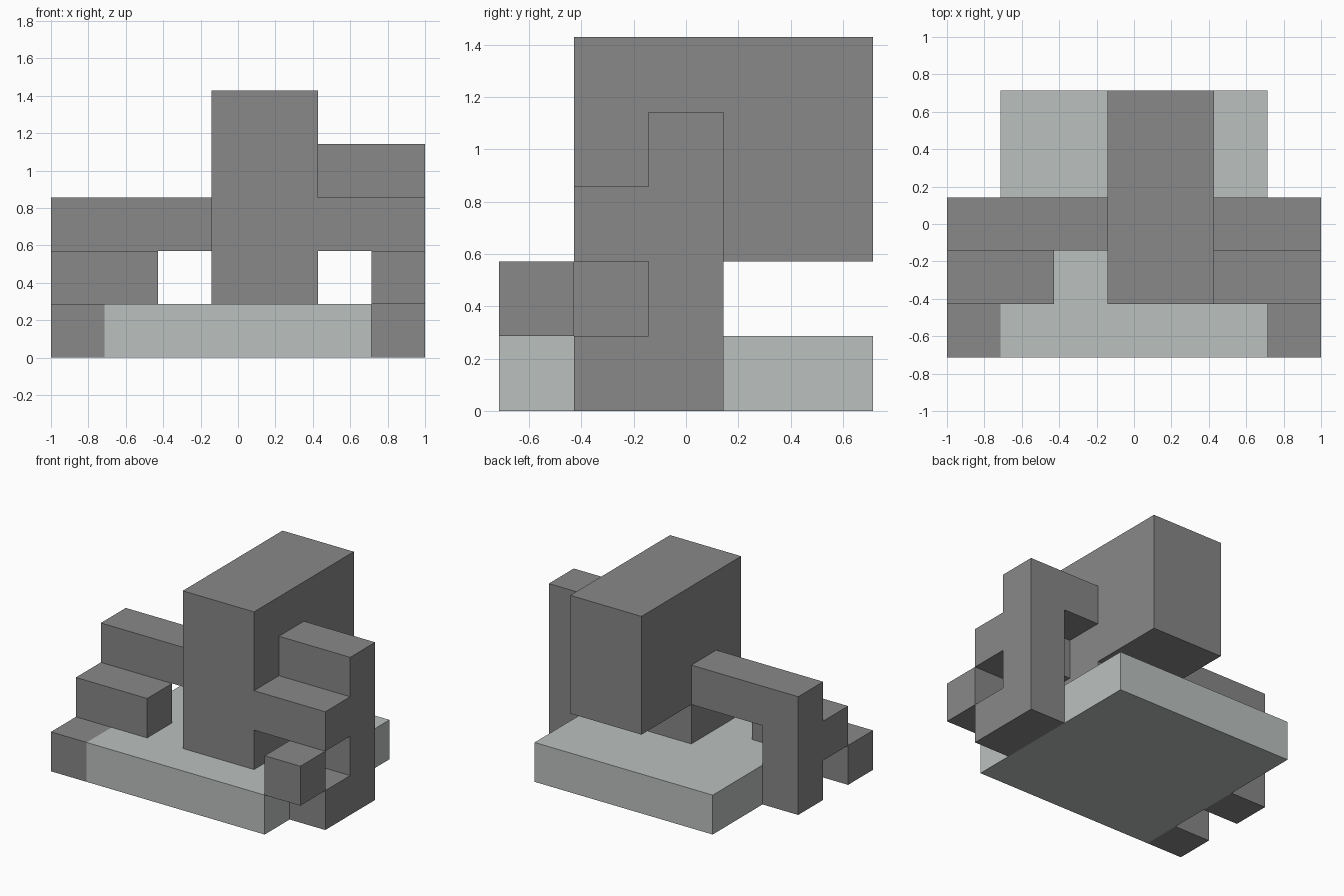
import bpy, bmesh
from mathutils import Vector

if "Cube" in bpy.data.objects:
    bpy.data.objects.remove(bpy.data.objects["Cube"])

U = 2 / 7                            # one grid cell
ORIGIN = Vector((-3.5, -2.5, 0))     # grid corner, in cells


def material(name, rgb):
    mat = bpy.data.materials.new(name)
    mat.use_nodes = True
    mat.diffuse_color = (*rgb, 1)
    mat.node_tree.nodes["Principled BSDF"].inputs["Base Color"].default_value = (*rgb, 1)
    return mat


light = material("light_grey", (0.497, 0.527, 0.521))
dark = material("dark_grey", (0.246, 0.246, 0.246))


def prism(name, mat, axis, start, depth, profile):
    """Extrude a side (y, z) or front (x, z) profile, in cells, along an axis."""
    bm = bmesh.new()
    place = (lambda a, z: (start, a, z)) if axis == "x" else (lambda a, z: (a, start, z))
    face = bm.faces.new([bm.verts.new((Vector(place(a, z)) + ORIGIN) * U) for a, z in profile])
    new = bmesh.ops.extrude_face_region(bm, geom=[face])["geom"]
    shift = Vector((depth, 0, 0) if axis == "x" else (0, depth, 0)) * U
    bmesh.ops.translate(bm, vec=shift, verts=[g for g in new if isinstance(g, bmesh.types.BMVert)])
    bmesh.ops.recalc_face_normals(bm, faces=bm.faces)
    mesh = bpy.data.meshes.new(name)
    bm.to_mesh(mesh)
    bm.free()
    mesh.materials.append(mat)
    bpy.context.collection.objects.link(bpy.data.objects.new(name, mesh))


def block(name, mat, x, y, z, width, depth=1, height=1):
    prism(name, mat, "y", y, depth,
          [(x, z), (x + width, z), (x + width, z + height), (x, z + height)])


# Base plate
block("base_plate", light, 1, 0, 0, 5, 5)

# Central body, overhanging at the back
prism("body", dark, "x", 3, 2, [(1, 1), (3, 1), (3, 2), (5, 2), (5, 5), (1, 5)])

# Right side: arch down to the ground, with steps in front
prism("right_arch", dark, "y", 2, 1, [(0, 0), (1, 0), (1, 2), (3, 2), (3, 3), (0, 3)])
block("right_middle_step", dark, 0, 1, 1, 2)
block("right_low_step", dark, 0, 0, 0, 1)

# Left side: taller arch, with a bar, a foot and a front cube
prism("left_arch", dark, "y", 2, 1, [(6, 0), (7, 0), (7, 4), (5, 4), (5, 3), (6, 3)])
block("left_bar", dark, 5, 1, 2, 2)
block("left_foot", dark, 6, 1, 0, 1)
block("left_front_cube", dark, 6, 0, 1, 1)
